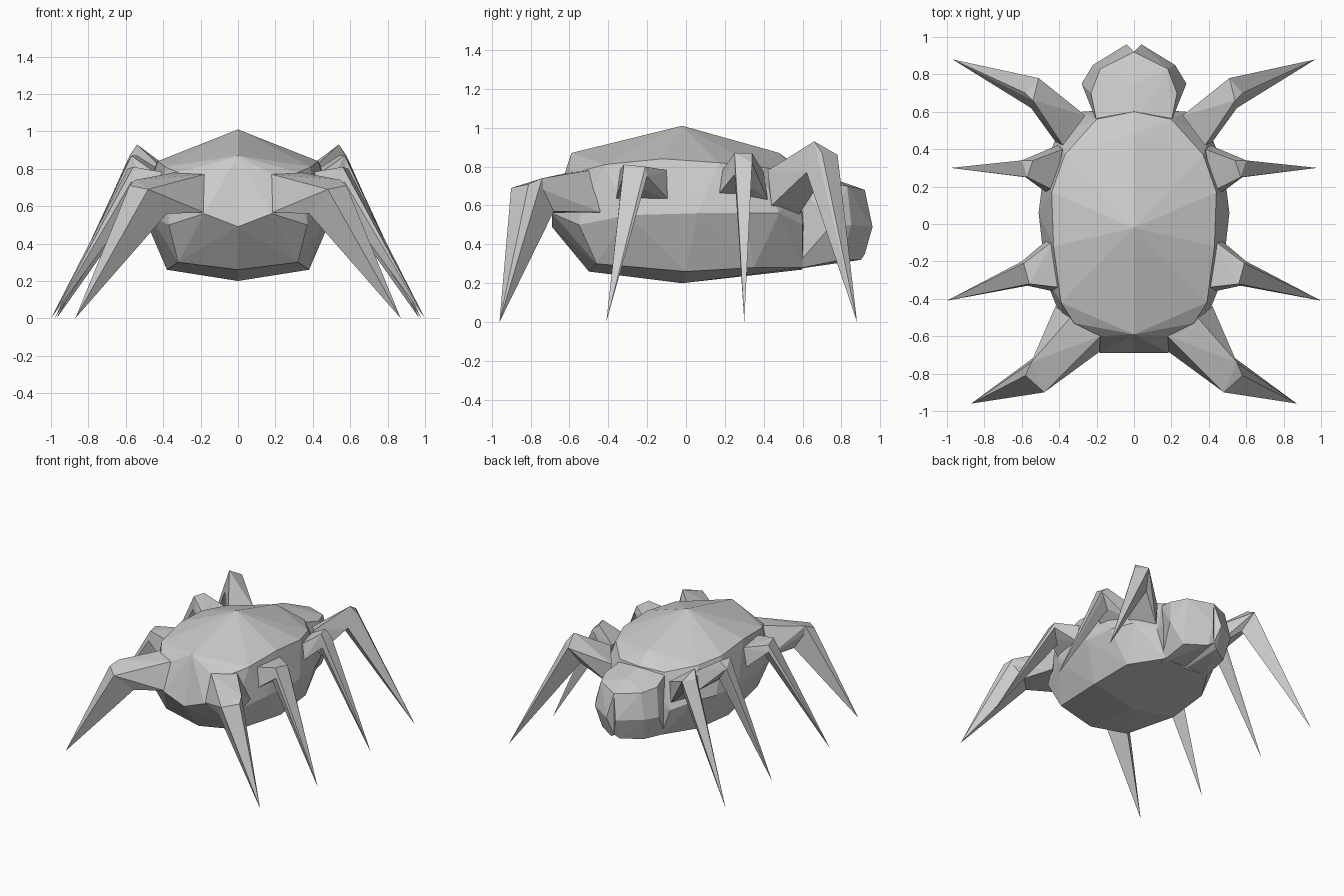
import bpy, bmesh


def half_hulls(name, *groups):
    """Convex facets from each point group on the +x side, mirrored across x = 0."""
    bm = bmesh.new()
    for pts in groups:
        verts = [bm.verts.new(p) for p in pts]
        bmesh.ops.convex_hull(bm, input=verts)
    # open the centre plane so that the mirrored halves weld cleanly
    seam = [f for f in bm.faces if all(abs(v.co.x) < 1e-5 for v in f.verts)]
    bmesh.ops.delete(bm, geom=seam, context='FACES')
    loose = [v for v in bm.verts if not v.link_faces]
    bmesh.ops.delete(bm, geom=loose, context='VERTS')
    me = bpy.data.meshes.new(name)
    bm.to_mesh(me)
    bm.free()
    ob = bpy.data.objects.new(name, me)
    bpy.context.collection.objects.link(ob)
    mod = ob.modifiers.new("mirror", 'MIRROR')
    mod.use_clip = True
    return ob


# Body: crown, upper rim, widest line and belly
crown = [(0, -.02, 1.01), (0, .48, .87), (0, -.02, .2)]
rim = [(0, -.59, .87), (.18, -.6, .77), (.32, -.53, .78), (.39, -.42, .81),
       (.43, -.12, .84), (.44, .17, .82), (.37, .37, .8), (.2, .56, .77), (0, .6, .78)]
waist = [(0, -.69, .49), (.18, -.69, .56), (.37, -.55, .5), (.47, -.3, .55),
         (.51, .06, .56), (.48, .3, .56), (.41, .48, .56), (.28, .6, .5), (0, .62, .5)]
belly = [(0, -.5, .26), (.32, -.46, .3), (.38, 0, .26), (.36, .35, .28),
         (.2, .6, .28), (0, .6, .27)]
half_hulls("body", crown + rim + waist + belly)

# Head with a small notch at the front
half_hulls("head", [
    (0, .52, .79), (0, .75, .74), (0, .92, .68), (0, .92, .35), (0, .5, .27),
    (.2, .55, .75), (.23, .7, .71), (.18, .83, .7), (.28, .75, .5),
    (.22, .85, .5), (.04, .96, .49), (.04, .9, .32), (.2, .55, .27), (.19, .8, .32)])


# Legs: thick thigh from the body to the knee, then a spike to the ground
def leg_pair(name, root, knee, tip):
    half_hulls(name, root + knee, knee + [tip])


leg_pair("front_leg",
         [(.26, .58, .72), (.38, .42, .78), (.27, .58, .55), (.42, .44, .6)],
         [(.51, .78, .86), (.54, .66, .93), (.58, .7, .87), (.55, .62, .77), (.46, .69, .72)],
         (.97, .88, 0))
leg_pair("front_middle_leg",
         [(.38, .4, .77), (.43, .18, .77), (.41, .42, .63), (.47, .17, .66)],
         [(.54, .34, .87), (.57, .25, .87), (.6, .34, .82), (.58, .25, .76), (.5, .31, .73)],
         (.98, .3, 0))
leg_pair("rear_middle_leg",
         [(.43, -.09, .78), (.39, -.34, .78), (.47, -.09, .63), (.43, -.36, .63)],
         [(.59, -.21, .8), (.56, -.32, .81), (.6, -.2, .75), (.57, -.33, .73), (.5, -.28, .68)],
         (1.0, -.41, 0))
leg_pair("rear_leg",
         [(.18, -.6, .77), (.34, -.5, .78), (.18, -.68, .565), (.42, -.44, .565)],
         [(.55, -.74, .74), (.48, -.9, .69), (.58, -.81, .71), (.49, -.68, .57), (.38, -.79, .56)],
         (.87, -.96, 0))
